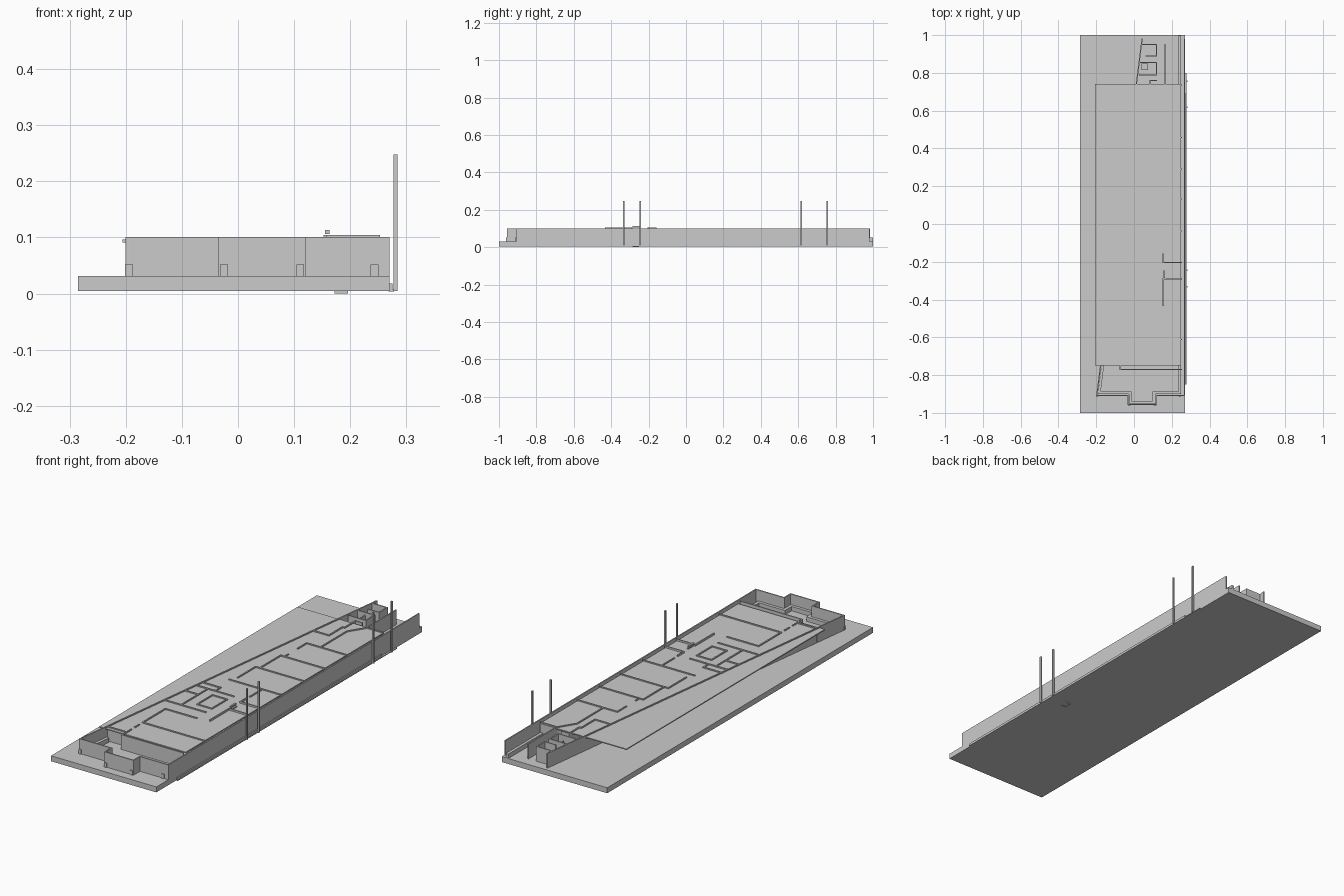
import bpy, bmesh, math
from mathutils import Matrix, Vector

GROUND, TOP, T = 0.031, 0.101, 0.006


def add_cube(bm, lo, hi):
    lo, hi = Vector(lo), Vector(hi)
    size = hi - lo
    m = Matrix.Translation((lo + hi) / 2) @ Matrix.Diagonal((*size, 1))
    bmesh.ops.create_cube(bm, size=1, matrix=m)


def add_run(bm, p, q, z0, z1, t):
    """Straight wall piece between two plan points."""
    p, q = Vector(p), Vector(q)
    d = q - p
    m = (Matrix.Translation(((p.x + q.x) / 2, (p.y + q.y) / 2, (z0 + z1) / 2))
         @ Matrix.Rotation(math.atan2(d.y, d.x), 4, 'Z')
         @ Matrix.Diagonal((d.length + t * 0.98, t, z1 - z0, 1)))
    bmesh.ops.create_cube(bm, size=1, matrix=m)


def finish(name, bm):
    me = bpy.data.meshes.new(name)
    bm.to_mesh(me)
    bm.free()
    ob = bpy.data.objects.new(name, me)
    bpy.context.collection.objects.link(ob)


def boxes(name, pairs):
    bm = bmesh.new()
    for lo, hi in pairs:
        add_cube(bm, lo, hi)
    finish(name, bm)


def walls(name, lines, z0=GROUND, z1=TOP, t=T):
    bm = bmesh.new()
    for pts in lines:
        for p, q in zip(pts, pts[1:]):
            add_run(bm, p, q, z0, z1, t)
    finish(name, bm)


# Site slab and thin upper floor plate
boxes("base_slab", [((-0.285, -1, 0.005), (0.27, 1, GROUND))])
boxes("upper_floor", [((-0.206, -0.75, 0.091), (0.25, 0.742, 0.096))])

# Outer shell: stepped front, long right side, slanted left side
walls("outer_walls", [
    [(0.267, 0.977), (0.267, -0.907), (0.118, -0.907), (0.118, -0.955),
     (-0.032, -0.955), (-0.032, -0.907), (-0.197, -0.907), (0.043, 0.98)],
])

# Low kerb inside the shell, running out to the back edge
walls("inner_kerb", [
    [(0.243, 0.992), (0.243, -0.893), (0.106, -0.893), (0.106, -0.943),
     (-0.02, -0.943), (-0.02, -0.893), (-0.184, -0.893), (-0.166, -0.75)],
], z1=0.052, t=0.014)
boxes("kerb_ends", [((x, y, GROUND), (x + 0.014, y + 0.01, 0.052)) for x, y in
                    ((-0.201, -0.914), (-0.032, -0.962),
                     (0.104, -0.962), (0.236, -0.914))])

# Room partitions, back part
walls("back_partitions", [
    [(0.165, 0.95), (0.165, 0.735), (0.115, 0.655), (0.115, 0.457)],
    [(0.165, 0.735), (0.25, 0.735)],
    [(0.045, 0.95), (0.12, 0.95), (0.12, 0.89), (0.065, 0.89)],
    [(0.035, 0.855), (0.12, 0.855), (0.12, 0.79), (0.03, 0.79)],
    [(0.12, 0.76), (0.085, 0.76), (0.085, 0.68), (0.075, 0.68),
     (0.075, 0.577), (-0.008, 0.577)],
    [(0.25, 0.457), (0.042, 0.457), (0.042, 0.39)],
    [(0.042, 0.315), (0.042, 0.29)],
    [(0.25, 0.29), (0.022, 0.29), (0.022, 0.135)],
])

# Room partitions, middle part
walls("middle_partitions", [
    [(0.25, 0.133), (0, 0.133), (0, 0)],
    [(-0.018, -0.038), (0.25, -0.038)],
    [(0.155, -0.038), (0.155, -0.13)],
    [(-0.1, -0.128), (-0.002, -0.128), (-0.002, -0.165)],
    [(-0.095, -0.168), (0.095, -0.168)],
    [(-0.04, -0.168), (-0.04, -0.37)],
    [(-0.11, -0.24), (-0.04, -0.24)],
    [(0.013, -0.21), (0.09, -0.21), (0.09, -0.325), (0.013, -0.325),
     (0.013, -0.21)],
    [(-0.13, -0.37), (0.088, -0.37)],
])
walls("stair_walls", [
    [(0.155, -0.16), (0.155, -0.204), (0.25, -0.204)],
    [(0.25, -0.29), (0.155, -0.29), (0.155, -0.43)],
], z1=0.104)

# Room partitions, front part
walls("front_partitions", [
    [(0.09, -0.442), (-0.073, -0.442), (-0.073, -0.612), (0.25, -0.612)],
    [(-0.073, -0.64), (-0.073, -0.67)],
    [(-0.073, -0.7), (-0.073, -0.77), (0.25, -0.77)],
    [(-0.175, -0.733), (-0.073, -0.733)],
])

# Stairs: stepped flights descending along x
boxes("front_stair", [((0.155 + i * 0.004, -0.287, 0.106 - i * 0.012),
                       (0.163 + i * 0.004, -0.245, 0.113 - i * 0.012))
                      for i in range(9)])
boxes("stair_foot", [((0.172, -0.287, 0), (0.196, -0.25, 0.012))])
boxes("back_stair", [((0.04 + i * 0.0044, 0.815, GROUND),
                      (0.0444 + i * 0.0044, 0.85, 0.04 + i * 0.007))
                     for i in range(8)])

# Side rails and tall poles along the right edge
boxes("side_rails", [((0.268, -0.85, 0.004), (0.275, 0.69, 0.018)),
                     ((0.268, -0.85, 0.004), (0.278, 0.8, 0.008))])
boxes("poles", [((0.277, y - 0.004, 0.005), (0.284, y + 0.004, 0.248))
                for y in (-0.333, -0.245, 0.617, 0.755)])
